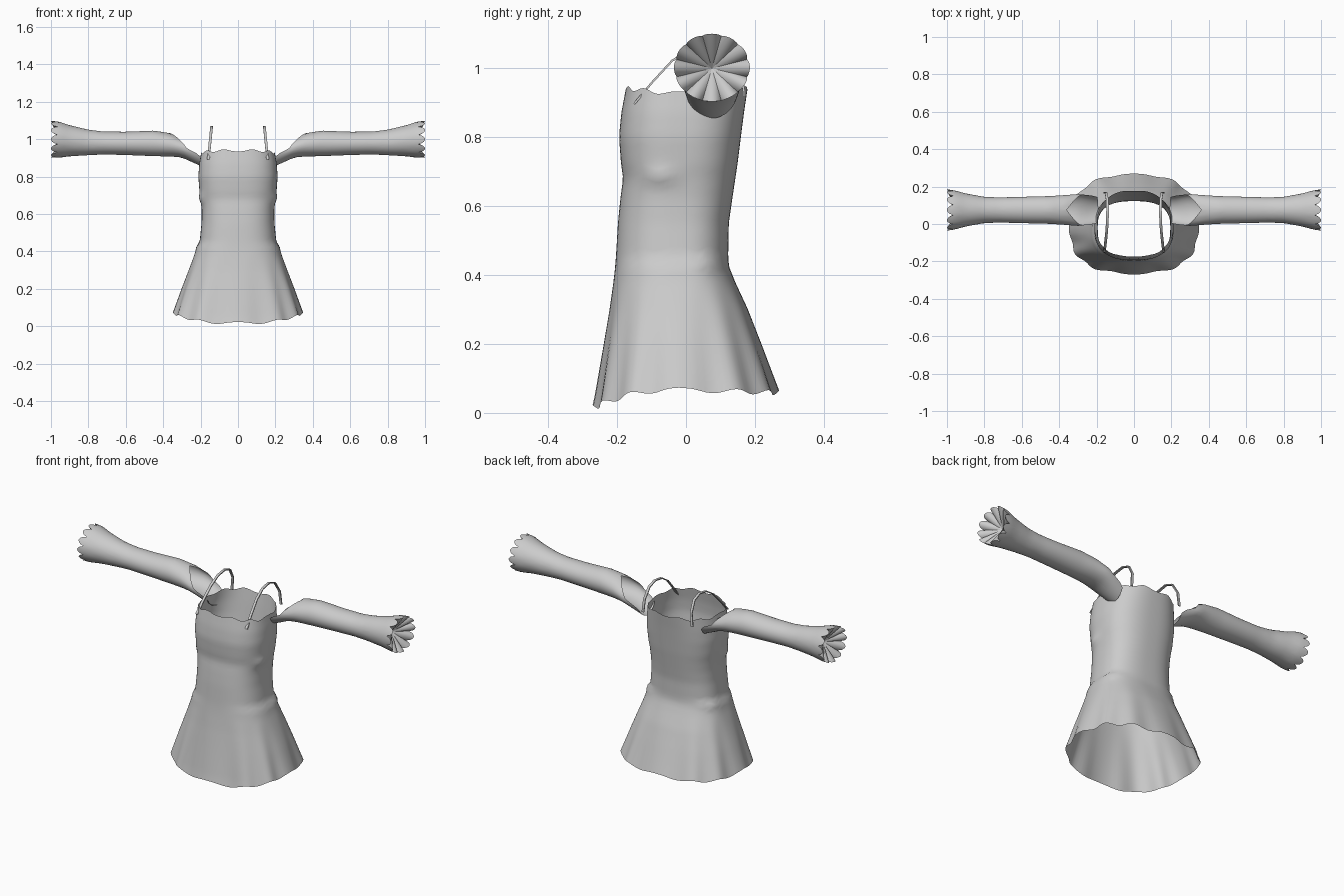
import bpy, bmesh, math

if "Cube" in bpy.data.objects:
    bpy.data.objects.remove(bpy.data.objects["Cube"])

cloth = bpy.data.materials.new("grey cloth")
cloth.diffuse_color = (0.6, 0.6, 0.6, 1)
cloth.use_nodes = True
cloth.node_tree.nodes["Principled BSDF"].inputs["Base Color"].default_value = cloth.diffuse_color


def interp(table, v, k):
    """Linear lookup of column k in a table sorted by its first column."""
    if v <= table[0][0]:
        return table[0][k]
    for a, b in zip(table, table[1:]):
        if v <= b[0]:
            return a[k] + (b[k] - a[k]) * (v - a[0]) / (b[0] - a[0])
    return table[-1][k]


def make_grid(name, rows, tip=None, angle=50):
    """Skin closed rings into a smooth tube; tip closes the last ring with a fan."""
    bm = bmesh.new()
    rings = [[bm.verts.new(p) for p in row] for row in rows]
    n = len(rows[0])
    for a, b in zip(rings, rings[1:]):
        for i in range(n):
            j = (i + 1) % n
            bm.faces.new((a[i], a[j], b[j], b[i]))
    if tip:
        c = bm.verts.new(tip)
        for i in range(n):
            bm.faces.new((rings[-1][i], rings[-1][(i + 1) % n], c))
    bmesh.ops.recalc_face_normals(bm, faces=bm.faces)
    me = bpy.data.meshes.new(name)
    bm.to_mesh(me)
    bm.free()
    ob = bpy.data.objects.new(name, me)
    bpy.context.collection.objects.link(ob)
    me.materials.append(cloth)
    bpy.context.view_layer.objects.active = ob
    ob.select_set(True)
    bpy.ops.object.shade_smooth_by_angle(angle=math.radians(angle))
    ob.select_set(False)
    return ob


# Dress body: height, half width, front y, back y
BODY = [(0.0, .362, -.268, .282), (.05, .348, -.258, .268), (.2, .298, -.235, .215),
        (.3, .262, -.220, .178), (.38, .234, -.210, .142), (.425, .222, -.205, .124),
        (.45, .205, -.203, .122), (.55, .195, -.197, .124), (.62, .194, -.190, .134),
        (.68, .199, -.182, .143), (.72, .206, -.188, .149), (.8, .212, -.194, .159),
        (.87, .207, -.187, .168), (.95, .193, -.172, .180)]
SEG = 96


def body_point(a, z):
    """Point on the dress; a = 0 is the right side and a = -90 degrees the front."""
    w, f, b = (interp(BODY, z, k) for k in (1, 2, 3))
    c, s = math.cos(a), math.sin(a)
    mid = -.02
    e = .78                                    # squarish cross-section
    x = w * math.copysign(abs(c) ** e, c)
    y = mid + (b - mid if s > 0 else mid - f) * math.copysign(abs(s) ** e, s)
    # drape folds grow towards the hem
    fold = 1 + .03 * max(0, (.38 - z) / .38) * math.cos(12 * a)
    # small folds of cloth below the bust and on the hips
    bust = .07 * math.exp(-((z - .685) / .022) ** 2 - ((y + .08) / .05) ** 2)
    hip = .07 * math.exp(-((z - .433) / .014) ** 2 - ((y - .08) / .06) ** 2)
    return (x * (fold + bust + hip), mid + (y - mid) * fold, z)


rows = []
LEVELS = 44
for r in range(LEVELS + 1):
    row = []
    for i in range(SEG):
        a = 2 * math.pi * i / SEG
        s = math.sin(a)
        hem = .066 - .05 * max(0, -s) ** 2 - .008 * max(0, s) + .007 * math.cos(12 * a)
        top = .925 + .016 * abs(s) + .006 * math.cos(10 * a)
        row.append(body_point(a, hem + (top - hem) * r / LEVELS))
    rows.append(row)
make_grid("dress_body", rows)

# Sleeve: x, centre z, radius z, radius y
SLEEVE = [(.19, .935, .082, .075), (.25, .942, .062, .08), (.30, .955, .052, .085),
          (.36, .970, .062, .08), (.45, .978, .068, .074), (.60, .978, .062, .07),
          (.72, .980, .061, .067), (.80, .983, .068, .07), (.90, .992, .083, .088),
          (.96, .998, .097, .105), (1.0, 1.0, .098, .110)]
# Shoulder opening: angle from the top, start x
OPENING = [(0, .36), (60, .295), (85, .275), (102, .22), (115, .195), (180, .19)]
N, STEPS = 96, 26


def make_sleeve(side, name):
    rows = []
    for r in range(STEPS + 1):
        row = []
        for i in range(N):
            a = 2 * math.pi * i / N
            deg = math.degrees(a)
            x0 = interp(OPENING, min(deg, 360 - deg), 1)
            x1 = 1.0 - .035 * (1 - abs(math.cos(6 * a)) ** .6)   # scalloped cuff
            x = x0 + (x1 - x0) * r / STEPS
            cz, rz, ry = (interp(SLEEVE, x, k) for k in (1, 2, 3))
            row.append((side * x, .075 + ry * math.sin(a), cz + rz * math.cos(a)))
        rows.append(row)
    # pleated fan closing the cuff
    make_grid(name, rows, tip=(side * .925, .075, .998))


# Shoulder strap: y, z along the arc
STRAP = [(-.150, .895), (-.10, .955), (-.04, 1.020), (.02, 1.058), (.08, 1.068),
         (.13, 1.050), (.165, .990), (.168, .915)]


def make_strap(side, name):
    rows = []
    for i, (y, z) in enumerate(STRAP):
        p, q = STRAP[max(i - 1, 0)], STRAP[min(i + 1, len(STRAP) - 1)]
        dy, dz = q[0] - p[0], q[1] - p[1]
        d = math.hypot(dy, dz)
        ny, nz = -dz / d * .003, dy / d * .003
        x = .158 - .10 * (z - .9)
        rows.append([(side * (x + sx * .007), y + sn * ny, z + sn * nz)
                     for sx, sn in ((-1, -1), (1, -1), (1, 1), (-1, 1))])
    make_grid(name, rows)


for side, label in ((1, "right"), (-1, "left")):
    make_sleeve(side, label + "_sleeve")
    make_strap(side, label + "_strap")
